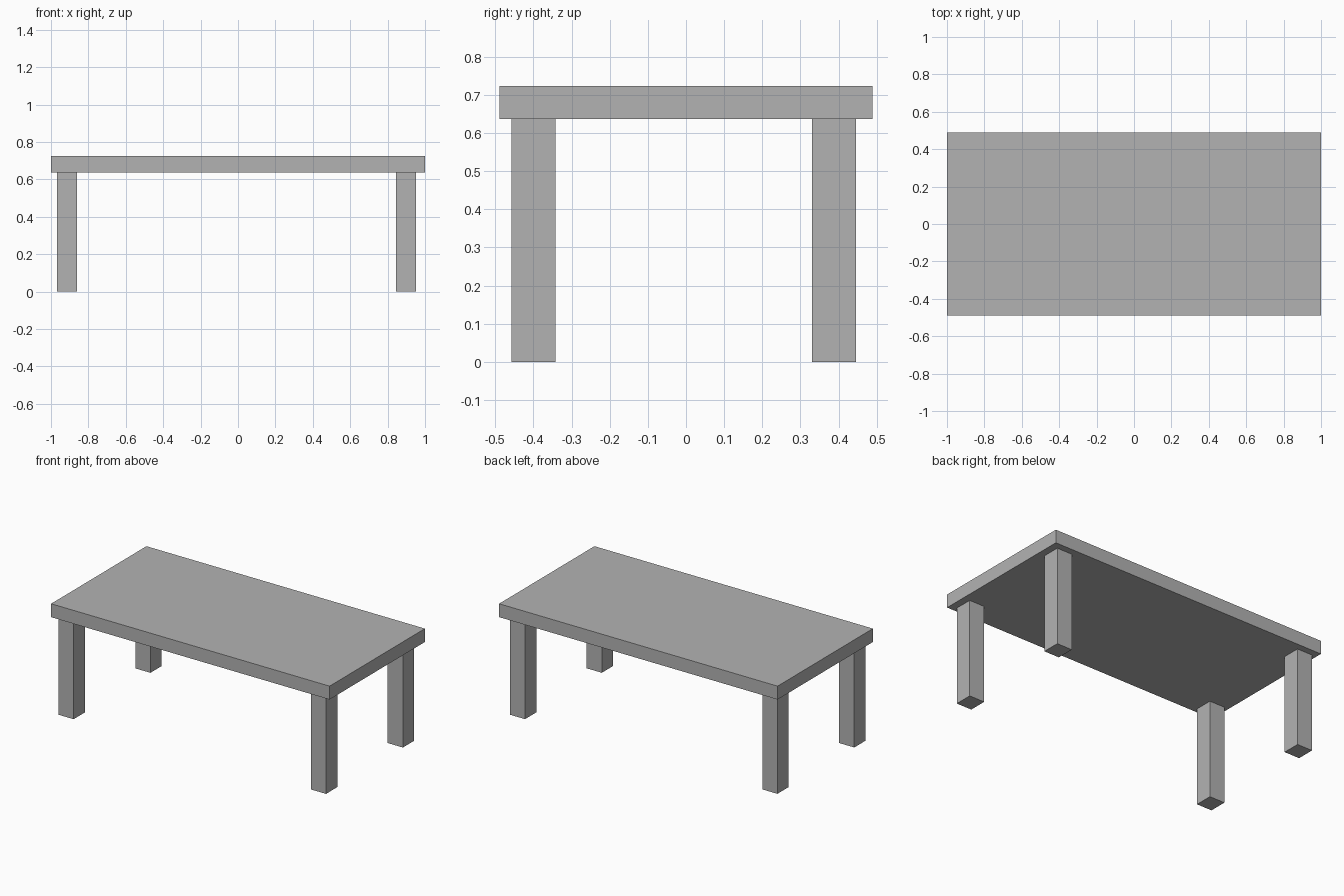
import bpy

if "Cube" in bpy.data.objects:
    bpy.data.objects.remove(bpy.data.objects["Cube"])

# One grey for the whole table
grey = bpy.data.materials.new("plain grey")
grey.diffuse_color = (0.45, 0.45, 0.45, 1)
grey.use_nodes = True
grey.node_tree.nodes["Principled BSDF"].inputs["Base Color"].default_value = grey.diffuse_color


def box(name, low, high):
    """Box spanning two opposite corners."""
    centre = [(a + b) / 2 for a, b in zip(low, high)]
    bpy.ops.mesh.primitive_cube_add(size=1, location=centre)
    obj = bpy.context.object
    obj.name = name
    obj.scale = [b - a for a, b in zip(low, high)]
    bpy.ops.object.transform_apply(location=False, rotation=False, scale=True)
    obj.data.materials.append(grey)


LEG_HEIGHT = 0.637
TOP_HEIGHT = 0.724

# Table top
box("table_top", (-1, -0.489, LEG_HEIGHT), (1, 0.489, TOP_HEIGHT))

# Four legs, set slightly off centre
for side, x0, x1 in (("left", -0.969, -0.860), ("right", 0.844, 0.953)):
    for end, y0, y1 in (("front", -0.458, -0.342), ("back", 0.330, 0.446)):
        box(f"{end}_{side}_leg", (x0, y0, 0), (x1, y1, LEG_HEIGHT))
